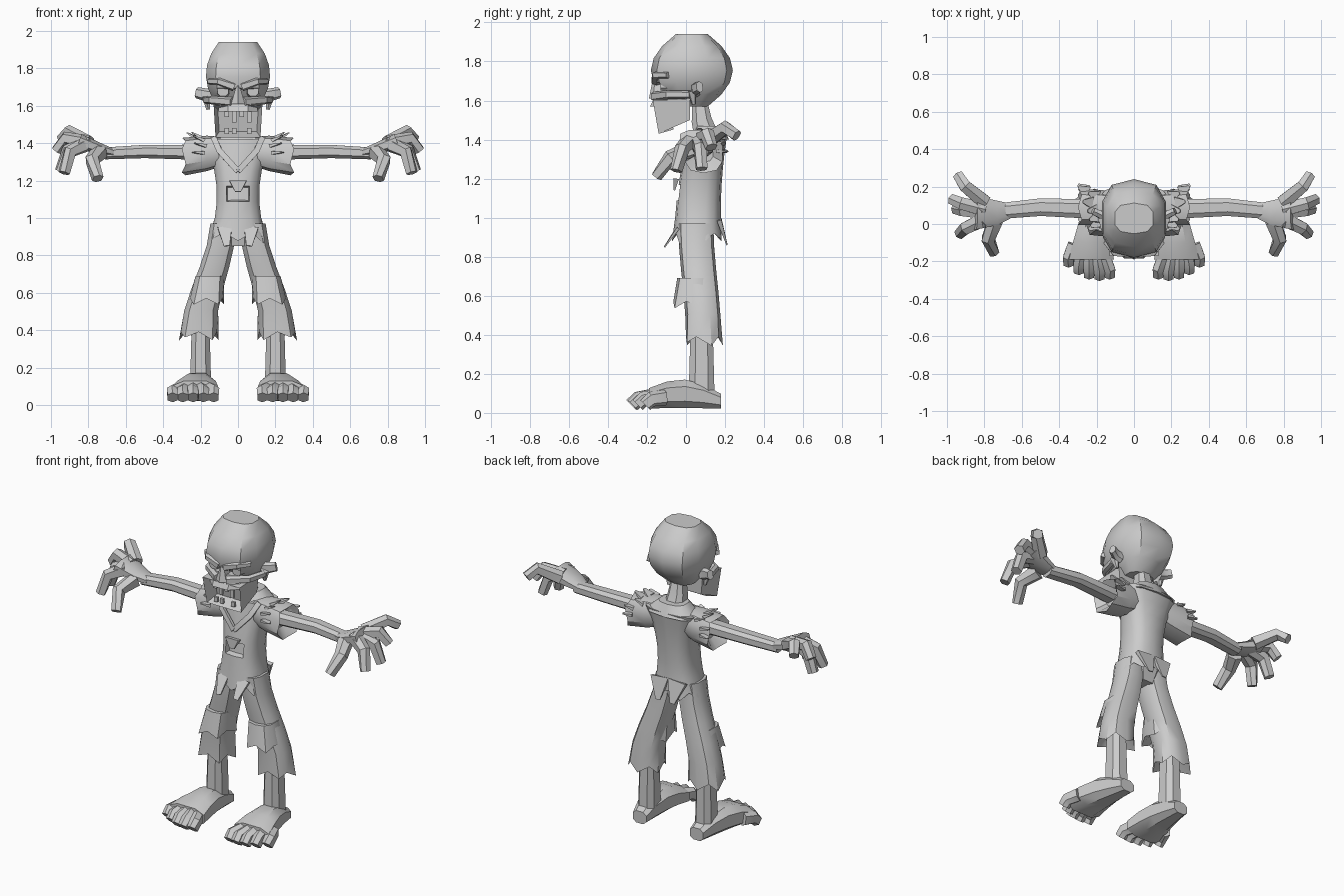
import bpy, bmesh, math, random
from mathutils import Vector

random.seed(4)
if "Cube" in bpy.data.objects:
    bpy.data.objects.remove(bpy.data.objects["Cube"])

colour = (.6, .6, .6, 1)
grey = bpy.data.materials.new("plain grey")
grey.use_nodes = True
grey.diffuse_color = colour
grey.node_tree.nodes["Principled BSDF"].inputs["Base Color"].default_value = colour


def skin(name, rings, pair=False, carve=None):
    """Bridge rings of points into a closed form; pair adds the mirrored twin."""
    for side in ((1, -1) if pair else (1,)):
        bm = bmesh.new()
        loops = [[bm.verts.new((p[0] * side, p[1], p[2])) for p in ring] for ring in rings]
        for lower, upper in zip(loops, loops[1:]):
            for i in range(len(lower)):
                bm.faces.new((lower[i - 1], lower[i], upper[i], upper[i - 1]))
        bm.faces.new(loops[0])
        bm.faces.new(loops[-1])
        bmesh.ops.recalc_face_normals(bm, faces=bm.faces)
        if carve:
            bm.normal_update()
            carve(bm)
        prefix = ("left_" if side > 0 else "right_") if pair else ""
        mesh = bpy.data.meshes.new(prefix + name)
        bm.to_mesh(mesh)
        bm.free()
        mesh.materials.append(grey)
        obj = bpy.data.objects.new(prefix + name, mesh)
        bpy.context.collection.objects.link(obj)
        bpy.ops.object.select_all(action='DESELECT')
        obj.select_set(True)
        bpy.context.view_layer.objects.active = obj
        bpy.ops.object.shade_smooth_by_angle(angle=math.radians(35))


def outline(sides, power=.75):
    """Rounded-square section of unit half width."""
    for i in range(sides):
        angle = math.tau * (i + .5) / sides
        c, s = math.cos(angle), math.sin(angle)
        yield math.copysign(abs(c) ** power, c), math.copysign(abs(s) ** power, s)


def column(name, bottom, top, shape, steps=1, sides=8, hem=0, pair=False, carve=None):
    """Upright form; shape(t) gives centre x, centre y, half width, half depth."""
    rings = []
    for k in range(steps + 1):
        t = k / steps
        x, y, wide, deep = shape(t)
        z = bottom + (top - bottom) * t
        rings.append([Vector((x + wide * c, y + deep * s, z)) for c, s in outline(sides)])
    if hem:
        # Torn lower edge, turned inward
        middle = sum(rings[0], Vector()) / sides
        inner = [middle.lerp(v, .6) + Vector((0, 0, hem)) for v in rings[0]]
        for v in rings[0][::2]:
            v += (v - middle) * .1
            v.z -= hem * random.uniform(.6, 1.2)
        rings.insert(0, inner)
    skin(name, rings, pair, carve)


def tube(name, points, start, end, flat=1, sides=6, pair=True, up=(0, 0, 1)):
    """Sweep a section along points, tapering from start to end."""
    points = [Vector(p) for p in points]
    last = len(points) - 1
    rings = []
    for i, p in enumerate(points):
        along = (points[min(i + 1, last)] - points[max(i - 1, 0)]).normalized()
        across = along.cross(Vector(up)).normalized()
        rise = across.cross(along) * flat
        radius = start + (end - start) * i / last
        rings.append([p + (across * c + rise * s) * radius for c, s in outline(sides)])
    skin(name, rings, pair)


def recess(low, high, reach, thickness, depth):
    """Sink the front faces between two heights."""
    def carve(bm):
        faces = []
        for f in bm.faces:
            mid = f.calc_center_median()
            if f.normal.y < -.5 and low < mid.z < high and abs(mid.x) < reach:
                faces.append(f)
        bmesh.ops.inset_region(bm, faces=faces, thickness=thickness)
        verts = {v for f in faces for v in f.verts}
        bmesh.ops.translate(bm, verts=list(verts), vec=(0, depth, 0))
    return carve


def skull_shape(t):
    # Broad, flat crown over a pinched base
    wide = math.sin(math.pi * (.1 + .76 * t)) ** .6
    deep = math.sin(math.pi * (.1 + .8 * t)) ** .8
    return 0, .03, .178 * wide, .21 * deep


def shirt_shape(t):
    return 0, .06 + .05 * t * t, .115 + .2 * (t - .4) ** 2, .12 - .02 * t


def leg_shape(t):
    ease = t * t * (3 - 2 * t)
    return .21 - .13 * ease, .09 - .04 * ease, .1 - .03 * t, .09


# Skull with sunken eye band
column("skull", 1.57, 1.94, skull_shape, steps=6, sides=10,
       carve=recess(1.64, 1.7, .1, .01, .03))

# Face
tube("brow", [(.02, -.15, 1.7), (.1, -.15, 1.73), (.15, -.09, 1.73)], .03, .02, flat=.8)
tube("eye", [(.08, -.08, 1.68), (.08, -.13, 1.68)], .04, .03, sides=8)
tube("cheekbone", [(.17, .02, 1.63), (.14, -.09, 1.63), (.03, -.16, 1.62)], .02, .025)
column("nose", 1.61, 1.71, lambda t: (0, -.14, .04 - .03 * t, .05 - .02 * t), sides=6)
column("upper_jaw", 1.57, 1.65, lambda t: (0, -.08 + .02 * t, .11, .11 - .02 * t))
tube("ear", [(.14, .05, 1.65), (.18, .05, 1.66), (.22, .07, 1.67)], .025, .02, flat=1.5)
tube("earlobe", [(.17, .03, 1.65), (.16, .04, 1.58)], .025, .01, up=(0, 1, 0))

# Hanging jaw with an open mouth
jaw = []
for half, front, lip, hinge in ((.13, -.17, 1.6, 1.61), (.12, -.14, 1.43, 1.5)):
    jaw.append([(-half, .02, hinge), (-half, front, lip), (half, front, lip), (half, .02, hinge)])
skin("lower_jaw", jaw, carve=recess(1.4, 1.6, .1, .03, .08))

# Uneven teeth
for i in range(4):
    x = (i - 1.5) * .04
    length = .05 + .03 * (i % 2)
    column("upper_tooth", 1.59 - length, 1.59, lambda t: (x, -.14, .015, .01), sides=4)
    if i != 2:
        column("lower_tooth", 1.45, 1.48, lambda t: (x, -.13, .015, .01), sides=4)

# Neck
tube("neck", [(0, .07, 1.6), (0, .08, 1.5), (0, .11, 1.4)], .04, .07, sides=8,
     pair=False, up=(0, 1, 0))

# Torn shirt
column("shirt", .92, 1.42, shirt_shape, steps=6, sides=14, hem=.05,
       carve=recess(1.1, 1.2, .06, .01, .03))
column("shoulder_yoke", 1.4, 1.47, lambda t: (0, .12, .17 - .08 * t, .1 - .03 * t), sides=10)
tube("neckline", [(.13, .03, 1.43), (.1, -.02, 1.36), (0, -.04, 1.25)], .02, .02,
     flat=.6, sides=4, up=(0, 1, 0))
tube("front_flap", [(.07, -.04, .95), (.06, -.11, .85)], .05, .02, flat=.2, sides=4,
     up=(0, 1, 0))
tube("back_flap", [(.06, .17, .99), (.05, .21, .86)], .08, .02, flat=.2, sides=4,
     up=(0, 1, 0))
tube("tear_edge", [(0, -.05, 1.2), (0, -.06, 1.14)], .06, .02, flat=.3, sides=4,
     pair=False, up=(0, 1, 0))

# Sleeves with jagged cuffs turned inward
sleeve = [[Vector((x, .09 + r * c, 1.37 - .15 * x + r * s)) for c, s in outline(10)]
          for x, r in ((.08, .08), (.17, .095), (.28, .1), (.24, .05))]
for v in sleeve[2][::2]:
    v.x += .02
skin("sleeve", sleeve, pair=True)

# Cloth tatters over the shoulders
for i in range(8):
    angle = math.radians(25 * i)
    fan = Vector((0, math.cos(angle), math.sin(angle)))
    root = Vector((random.uniform(.17, .27), .09, 1.34)) + fan * .09
    tube("tatter", [root, root + fan * .03 + Vector((.05, 0, 0))], .04, .01, flat=.3, sides=4)

# Arms and palms
tube("arm", [(.22, .08, 1.35), (.5, .09, 1.355), (.71, .07, 1.345)], .055, .045,
     flat=.75, sides=8)
tube("palm", [(.67, .07, 1.35), (.74, .06, 1.37), (.85, .06, 1.41)], .045, .095,
     flat=.45, sides=8)

# Curled fingers fanned from the palm
tips = {"little_finger": (.94, .26, 1.42), "ring_finger": (.97, .13, 1.36),
        "middle_finger": (.95, .08, 1.25), "index_finger": (.93, -.05, 1.24)}
for name, tip in tips.items():
    tip = Vector(tip)
    root = Vector((.8, .04 + tip.y * .3, 1.4))
    knuckle = root.lerp(tip, .6) + Vector((.02, 0, .05))
    tube(name, [root, knuckle, tip], .042, .03)
tube("thumb", [(.74, .02, 1.35), (.78, -.08, 1.31), (.75, -.15, 1.21)], .045, .03)

# Trousers
column("trouser_seat", .85, .98, lambda t: (0, .06, .07 + .06 * t, .07 + .03 * t))
column("trouser_leg", .39, .97, leg_shape, steps=5, sides=10, hem=.04, pair=True)
column("knee_fold", .57, .69, lambda t: (.17 - .02 * t, .045, .09 - .01 * t, .11 - .02 * t),
       sides=10, hem=.03, pair=True)

# Bare shins and feet
column("shin", .1, .45, lambda t: (.2, .08, .06 - .01 * t, .07 - .01 * t), pair=True)
foot = []
for k in range(5):
    t = k / 4
    half, rise = .05 + .08 * t, .04 + .015 * t + .03 * math.sin(math.pi * t)
    foot.append([(.2 + .03 * t + half * c, .18 - .37 * t, .02 + rise * (1 + s))
                 for c, s in outline(8)])
skin("foot", foot, pair=True)
for i in range(5):
    x, y = .13 + .055 * i, .008 * (i - 1) ** 2 - .28
    tube("toe", [(.06 + x * .75, y + .1, .08), (x, y + .03, .07), (x, y, .04)],
         .035, .03, flat=1.2)
